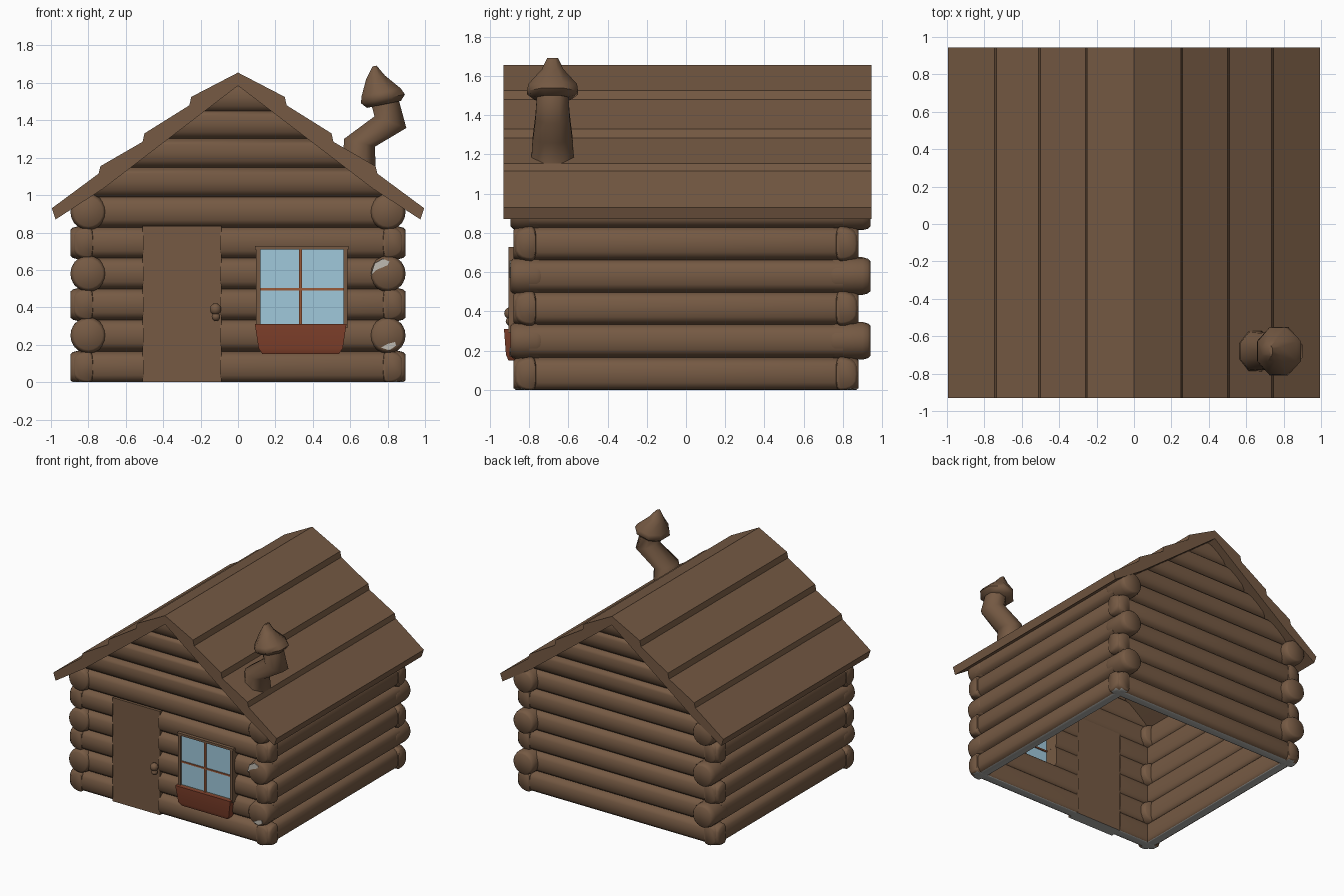
import bpy, bmesh, math
from mathutils import Vector

if "Cube" in bpy.data.objects:
    bpy.data.objects.remove(bpy.data.objects["Cube"])


def material(name, rgb):
    m = bpy.data.materials.new(name)
    m.diffuse_color = (*rgb, 1)
    m.use_nodes = True
    m.node_tree.nodes["Principled BSDF"].inputs["Base Color"].default_value = m.diffuse_color
    return m


WOOD = material("brown wood", (0.18, 0.102, 0.057))
GLASS = material("blue glass", (0.35, 0.58, 0.71))
RED = material("red planter", (0.23, 0.055, 0.026))
ORANGE = material("orange wood", (0.32, 0.10, 0.04))
GREY = material("grey underside", (0.42, 0.42, 0.40))
PALE = material("pale chip", (0.52, 0.49, 0.44))


def finish(name, bm, mat, angle=40):
    bmesh.ops.recalc_face_normals(bm, faces=bm.faces)
    me = bpy.data.meshes.new(name)
    bm.to_mesh(me)
    bm.free()
    me.materials.append(mat)
    for p in me.polygons:
        p.use_smooth = True
    me.set_sharp_from_angle(angle=math.radians(angle))
    ob = bpy.data.objects.new(name, me)
    bpy.context.collection.objects.link(ob)
    return ob


def loft(name, rings, mat, angle=40):
    """Skin a list of equal-length point rings, capping both ends."""
    bm = bmesh.new()
    vs = [[bm.verts.new(p) for p in r] for r in rings]
    n = len(vs[0])
    for a, b in zip(vs, vs[1:]):
        for i in range(n):
            bm.faces.new((a[i], a[(i + 1) % n], b[(i + 1) % n], b[i]))
    bm.faces.new(vs[0])
    bm.faces.new(vs[-1])
    return finish(name, bm, mat, angle)


def prism(name, profile, y0, y1, mat):
    """Extrude an x-z outline along y."""
    return loft(name, [[(x, y, z) for x, z in profile] for y in (y0, y1)], mat, 25)


def box(name, x0, x1, y0, y1, z0, z1, mat):
    return prism(name, [(x0, z0), (x1, z0), (x1, z1), (x0, z1)], y0, y1, mat)


def grey_bottom(ob):
    ob.data.materials.append(GREY)
    for p in ob.data.polygons:
        if p.center.z < 0.004 and abs(p.normal.z) > 0.9:
            p.material_index = 1


def log(name, axis, side, a0, a1, z, c, full=False):
    """Log along x or y; bulges outwards, nearly flat on the room side."""
    stations = [(a0, 1), (a1, 1)]
    if full or abs(a0) > 0.85:
        stations[0:1] = [(a0, 0.8), (a0 + 0.012, 0.92), (a0 + 0.04, 1)]
    if full or abs(a1) > 0.85:
        stations[-1:] = [(a1 - 0.04, 1), (a1 - 0.012, 0.92), (a1, 0.8)]
    rings = []
    for a, s in stations:
        ring = []
        for i in range(20):
            t = math.tau * i / 20
            co, si = math.cos(t), math.sin(t)
            if full:
                off, h = 0.096 * co, 0.096 * si
            else:
                off = co * (0.09 if co > 0 else 0.03)
                h = math.copysign(abs(si) ** 0.6, si) * 0.088
            zz = max(z + h * s, 0)
            across = side * (c + off * s)
            along = a
            if axis == 'x':  # trim to the roof slope
                lim = max((1.60 - zz) / 0.74, 0.01)
                along = max(-lim, min(lim, a))
            ring.append((along, across, zz) if axis == 'x' else (across, along, zz))
        rings.append(ring)
    grey_bottom(loft(name, rings, WOOD, 60))


# Walls
levels = [0.08, 0.25, 0.415, 0.58, 0.745, 0.91]
for k, z in enumerate(levels):
    odd = k % 2
    end = 0.80 if odd else 0.895
    # front logs, broken at the door and window
    if k == 5:
        spans = [(-end, end)]
    elif k in (2, 3):
        spans = [(-end, -0.505), (-0.095, 0.12), (0.56, end)]
    else:
        spans = [(-end, -0.505), (-0.095, end)]
    for a, b in spans:
        log("front_log", 'x', -1, a, b, z, 0.79)
    log("back_log", 'x', 1, -end, end, z, 0.79)
    for s in (-1, 1):
        reach = 0.80 if odd else 0.88
        log("side_log", 'y', s, -reach, reach, z, 0.80)
        if odd:  # round ends poking out at the corners
            log("log_end_front", 'y', s, -0.895, -0.72, z, 0.80, True)
            log("log_end_back", 'y', s, 0.72, 0.94, z, 0.80, True)

# Gables
for z in (1.07, 1.225, 1.38, 1.52):
    for s in (-1, 1):
        log("gable_log", 'x', s, -0.8, 0.8, z, 0.79)

# Roof with four stepped planks per side
top = [(0.25, 1.525), (0.26, 1.48), (0.50, 1.33), (0.51, 1.285),
       (0.735, 1.155), (0.745, 1.115), (0.995, 0.93), (0.975, 0.87)]
outline = ([(0, 1.655)] + top + [(0.72, 1.035), (0, 1.585), (-0.72, 1.035)]
           + [(-x, z) for x, z in reversed(top)])
prism("roof", outline, -0.93, 0.945, WOOD)

# Door and handle
grey_bottom(box("door", -0.51, -0.088, -0.868, -0.77, 0.0, 0.835, WOOD))
for x, z, r in ((-0.12, 0.39, 0.032), (-0.118, 0.35, 0.024)):
    bm = bmesh.new()
    bmesh.ops.create_uvsphere(bm, u_segments=10, v_segments=6, radius=r)
    bmesh.ops.translate(bm, verts=bm.verts, vec=(x, -0.895, z))
    finish("door_handle", bm, WOOD)

# Window
box("window_glass", 0.11, 0.57, -0.887, -0.879, 0.30, 0.72, GLASS)
for x in (0.108, 0.574):
    box("window_frame_side", x - 0.011, x + 0.011, -0.905, -0.80, 0.29, 0.725, WOOD)
box("window_frame_top", 0.09, 0.59, -0.905, -0.80, 0.71, 0.728, WOOD)
box("window_sill", 0.097, 0.585, -0.90, -0.80, 0.29, 0.31, WOOD)
box("window_bar_upright", 0.326, 0.342, -0.897, -0.87, 0.30, 0.715, ORANGE)
box("window_bar_cross", 0.11, 0.57, -0.895, -0.87, 0.491, 0.503, ORANGE)

# Planter, narrower at the bottom
loft("planter", [[(x0, -0.85, z), (x1, -0.85, z), (x1, y, z), (x0, y, z)]
                 for x0, x1, y, z in ((0.13, 0.54, -0.905, 0.15), (0.11, 0.56, -0.918, 0.18),
                                      (0.09, 0.58, -0.928, 0.31))], RED)

# Pale chips on two log ends
prism("log_chip_upper", [(0.71, 0.57), (0.74, 0.60), (0.80, 0.625), (0.81, 0.645),
                         (0.775, 0.66), (0.73, 0.635)], -0.899, -0.893, PALE)
prism("log_chip_lower", [(0.765, 0.185), (0.81, 0.17), (0.845, 0.195), (0.84, 0.215),
                         (0.80, 0.205)], -0.899, -0.893, PALE)


# Crooked stovepipe and its pointed cap
def pipe(name, stations):
    rings = []
    for x, z, r, ry, tilt in stations:
        u = Vector((math.cos(tilt), 0, math.sin(tilt)))
        rings.append([Vector((x, -0.68, z)) + u * (r * math.cos(t)) + Vector((0, ry * math.sin(t), 0))
                      for t in (math.tau * (i + 0.5) / 8 for i in range(8))])
    loft(name, rings, WOOD, 60)


pipe("chimney_pipe", [(0.645, 1.08, 0.10, 0.125, 0), (0.65, 1.28, 0.092, 0.11, -0.25),
                      (0.815, 1.39, 0.098, 0.095, -0.35), (0.78, 1.52, 0.08, 0.085, 0.2)])
pipe("chimney_cap", [(0.78, 1.485, 0.10, 0.10, 0.2), (0.775, 1.515, 0.13, 0.14, 0.2),
                     (0.765, 1.55, 0.115, 0.135, 0.2), (0.735, 1.63, 0.055, 0.06, 0.2),
                     (0.73, 1.69, 0.012, 0.03, 0.2)])
